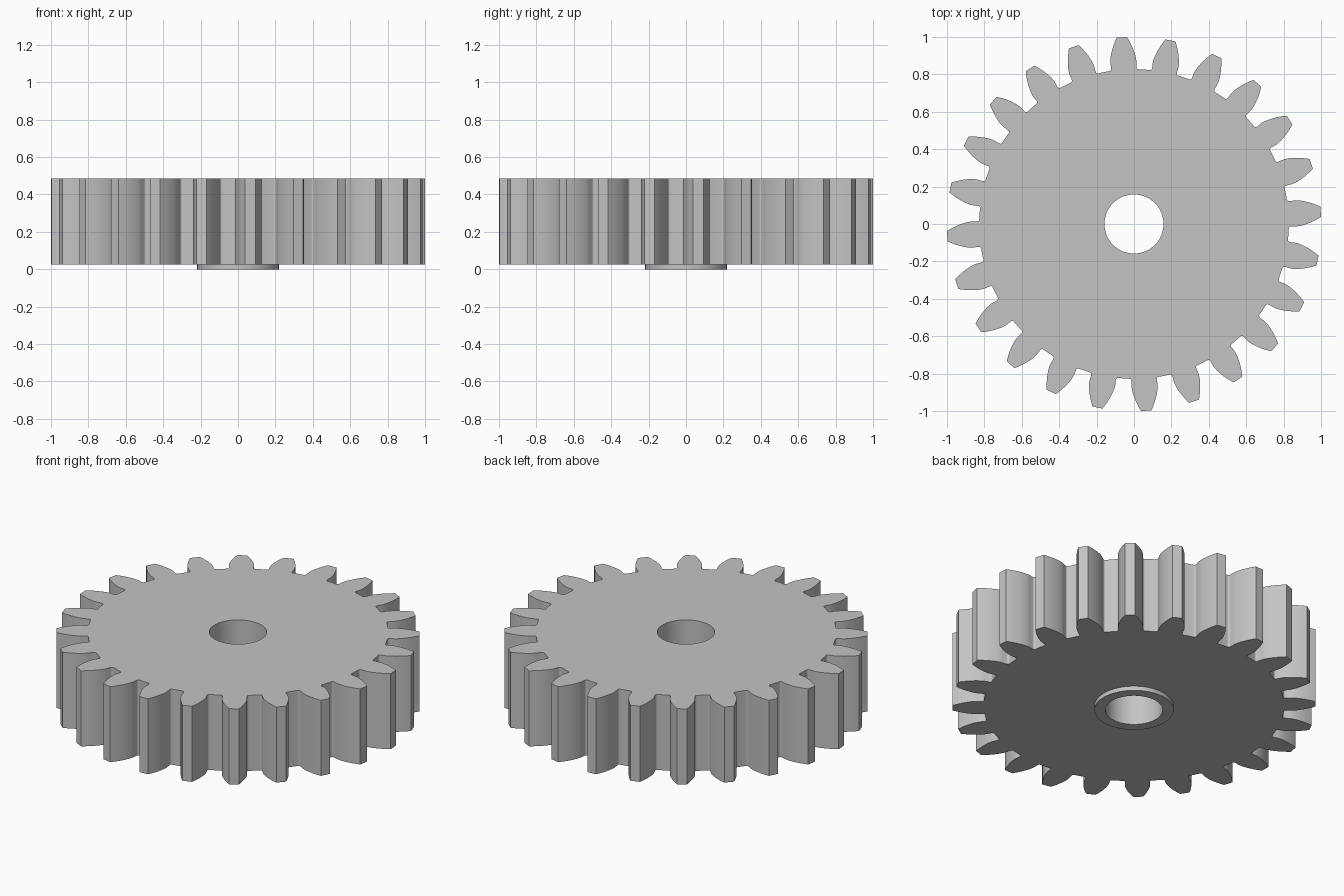
import bpy, bmesh, math
from mathutils import Vector

if "Cube" in bpy.data.objects:
    bpy.data.objects.remove(bpy.data.objects["Cube"], do_unlink=True)

TEETH = 24
TIP = 1.0008
MODULE = 2 * TIP / (TEETH + 2)
PITCH = MODULE * TEETH / 2
ROOT = PITCH - 1.25 * MODULE
PRESSURE = math.radians(20)
BASE = PITCH * math.cos(PRESSURE)
FILLET = 0.012
PHASE = math.radians(3.75)
BORE, COLLAR = 0.158, 0.218
BOTTOM, TOP = 0.026, 0.485

grey = bpy.data.materials.new("plain grey")
grey.use_nodes = True
colour = (0.55, 0.55, 0.55, 1)
grey.diffuse_color = colour
grey.node_tree.nodes["Principled BSDF"].inputs["Base Color"].default_value = colour


def polar(r, a):
    return (r * math.cos(a), r * math.sin(a))


def circle(r, n=72):
    return [polar(r, math.tau * i / n) for i in range(n)]


def involute(a):
    return math.tan(a) - a


def half_tooth():
    """Radius and half-angle pairs, from root fillet to tip."""
    base_half = math.pi / (2 * TEETH) + involute(PRESSURE)
    pairs = []
    # root fillet, tangent to the root circle and the radial flank
    centre = ROOT + FILLET
    offset = math.asin(FILLET / centre)
    for i in range(6):
        t = math.radians(90) * i / 5
        p = Vector((centre - FILLET * math.cos(t), FILLET * math.sin(t)))
        pairs.append((p.length, base_half + offset - math.atan2(p.y, p.x)))
    # involute flank
    for i in range(11):
        r = BASE + (TIP - BASE) * (i / 10) ** 1.5
        pairs.append((r, base_half - involute(math.acos(min(1, BASE / r)))))
    return pairs


def gear_outline():
    side = half_tooth()
    points = []
    for k in range(TEETH):
        mid = PHASE + math.tau * k / TEETH
        points += [polar(r, mid - a) for r, a in side]
        points += [polar(r, mid + a) for r, a in reversed(side)]
        points.append(polar(ROOT, mid + math.pi / TEETH))
    return points


def bored_solid(name, outline, z0, z1):
    """Extrude an outline with the shaft hole through it."""
    bm = bmesh.new()
    edges = []
    for loop in (outline, circle(BORE)):
        verts = [bm.verts.new((x, y, z0)) for x, y in loop]
        edges += [bm.edges.new((v, verts[i - 1])) for i, v in enumerate(verts)]
    bmesh.ops.triangle_fill(bm, edges=edges, use_beauty=True, normal=(0, 0, 1))
    result = bmesh.ops.extrude_face_region(bm, geom=bm.faces[:], use_keep_orig=True)
    raised = [g for g in result["geom"] if isinstance(g, bmesh.types.BMVert)]
    bmesh.ops.translate(bm, verts=raised, vec=(0, 0, z1 - z0))
    bmesh.ops.recalc_face_normals(bm, faces=bm.faces[:])
    mesh = bpy.data.meshes.new(name)
    bm.to_mesh(mesh)
    bm.free()
    mesh.materials.append(grey)
    obj = bpy.data.objects.new(name, mesh)
    bpy.context.collection.objects.link(obj)
    bpy.ops.object.select_all(action="DESELECT")
    obj.select_set(True)
    bpy.context.view_layer.objects.active = obj
    bpy.ops.object.shade_smooth_by_angle(angle=math.radians(30))
    return obj


# toothed wheel, and the thin collar under it
bored_solid("gear_wheel", gear_outline(), BOTTOM, TOP)
bored_solid("hub_collar", circle(COLLAR), 0, BOTTOM)
